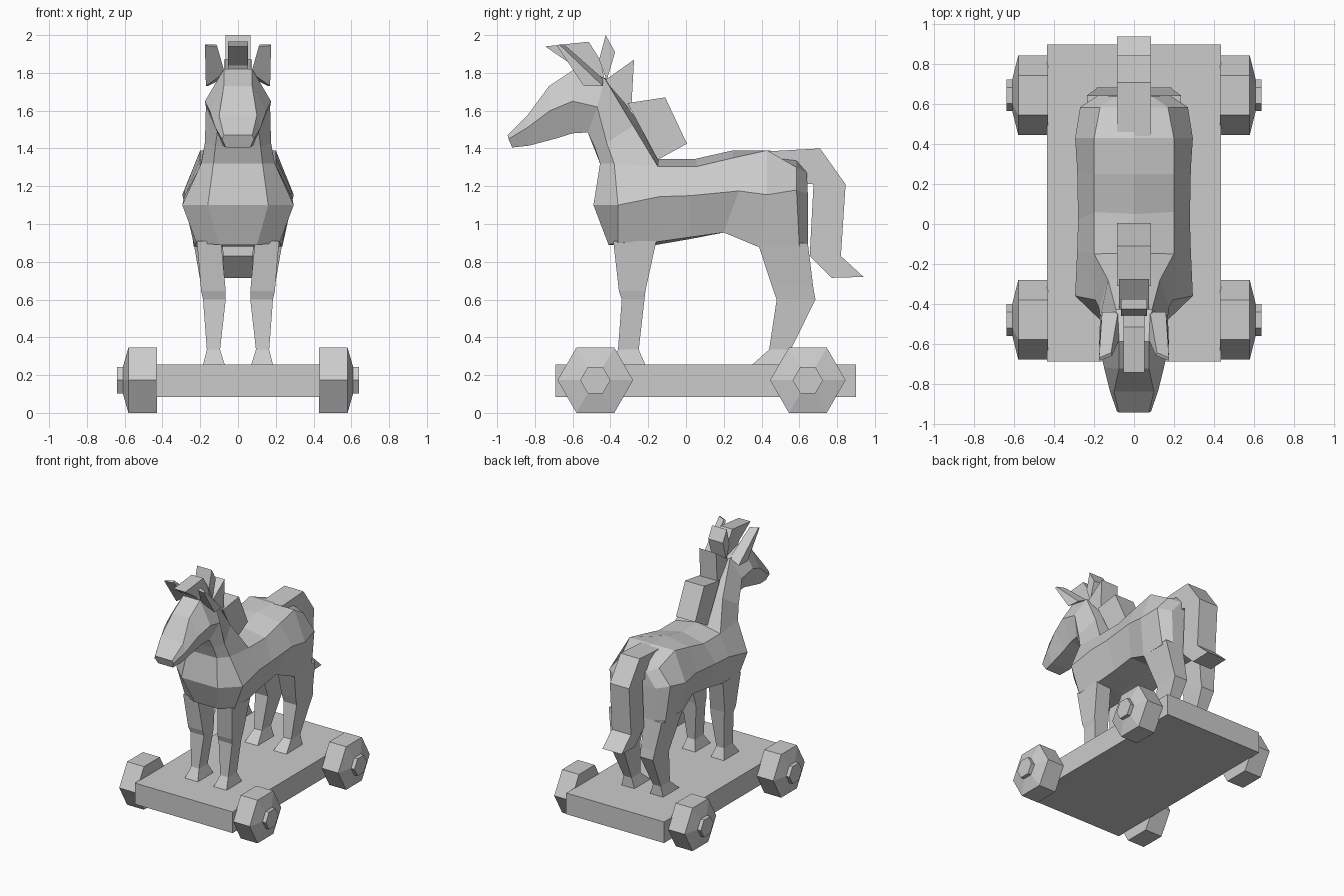
import bpy
import bmesh
from math import cos, sin, radians

default_cube = bpy.data.objects.get("Cube")
if default_cube:
    bpy.data.objects.remove(default_cube, do_unlink=True)

wood = bpy.data.materials.new("plain grey wood")
wood.use_nodes = True
grey = (0.6, 0.6, 0.6, 1)
wood.diffuse_color = grey
wood.node_tree.nodes["Principled BSDF"].inputs["Base Color"].default_value = grey


def loft(name, rings):
    """Skin a row of closed rings and cap both ends."""
    bm = bmesh.new()
    rows = [[bm.verts.new(point) for point in ring] for ring in rings]
    count = len(rows[0])
    for row, following in zip(rows, rows[1:]):
        for i in range(count):
            j = (i + 1) % count
            bm.faces.new((row[i], row[j], following[j], following[i]))
    for end in (rows[0], rows[-1]):
        if any(abs(v.co.x) > 0.001 for v in end):
            bm.faces.new(end)
    bmesh.ops.remove_doubles(bm, verts=bm.verts, dist=0.0005)
    bmesh.ops.recalc_face_normals(bm, faces=bm.faces)
    mesh = bpy.data.meshes.new(name)
    bm.to_mesh(mesh)
    bm.free()
    mesh.materials.append(wood)
    part = bpy.data.objects.new(name, mesh)
    bpy.context.collection.objects.link(part)
    return part


def mirrored(ring, side=-1):
    return [(side * x, y, z) for x, y, z in ring]


def symmetric_ring(start, upper, middle, lower, finish):
    """Eight-sided ring: two centre points (y, z) and three side points."""
    sides = [upper, middle, lower]
    return [(0, *start), *sides, (0, *finish), *mirrored(sides[::-1])]


def flattened(ring):
    """Collapse a ring onto the centre plane to close an end."""
    return [(0, y, z) for x, y, z in ring]


def slab(name, outline, half_width):
    """Side outline (y, z) extruded across the width."""
    return loft(name, [[(x, y, z) for y, z in outline]
                       for x in (-half_width, half_width)])


def both_sides(name, rings):
    for label, side in (("left", 1), ("right", -1)):
        loft(label + "_" + name, [mirrored(ring, side) for ring in rings])


def box_ring(z, inner, outer, front, back):
    return [(inner, front, z), (outer, front, z), (outer, back, z), (inner, back, z)]


def hexagon(x, y, radius):
    return [(x, y + radius * cos(radians(a)), 0.173 + radius * sin(radians(a)))
            for a in range(0, 360, 60)]


# Rolling platform
slab("platform", [(-.69, .085), (.9, .085), (.9, .255), (-.69, .255)], .435)

# Wheels with bevelled outer face and hub
for place, y in (("front", -.48), ("back", .645)):
    both_sides(place + "_wheel", [hexagon(x, y, r) for x, r in
                                  ((.43, .2), (.58, .2), (.61, .08), (.64, .08))])

# Torso, from chest to rump: spine, back edge, flank, belly edge, belly centre
torso = [symmetric_ring(*row) for row in (
    ((-.455, 1.32), (.13, -.455, 1.32), (.16, -.49, 1.1), (.1, -.41, .89), (-.41, .89)),
    ((-.36, 1.32), (.195, -.38, 1.32), (.295, -.36, 1.1), (.22, -.36, .9), (-.36, .89)),
    ((-.15, 1.345), (.2, -.15, 1.305), (.285, -.14, 1.145), (.21, -.155, .905), (-.155, .89)),
    ((.05, 1.345), (.2, .06, 1.305), (.28, .02, 1.15), (.2, .02, .93), (.02, .92)),
    ((.25, 1.39), (.2, .25, 1.35), (.285, .28, 1.175), (.2, .2, .955), (.2, .955)),
    ((.43, 1.39), (.2, .43, 1.39), (.295, .43, 1.155), (.23, .38, .88), (.38, .88)),
    ((.585, 1.37), (.17, .585, 1.3), (.27, .585, 1.18), (.235, .6, .88), (.6, .88)),
    ((.66, 1.25), (.09, .64, 1.27), (.18, .645, 1.16), (.17, .645, .88), (.645, .88)),
)]
loft("torso", [flattened(torso[0]), *torso, flattened(torso[-1])])

# Neck and head, from shoulders to muzzle: throat side first, crest last
neck_and_head = [symmetric_ring(*row) for row in (
    ((-.455, 1.32), (.13, -.455, 1.32), (.195, -.38, 1.32), (.2, -.15, 1.305), (-.145, 1.345)),
    ((-.49, 1.41), (.12, -.485, 1.41), (.175, -.42, 1.43), (.13, -.28, 1.52), (-.25, 1.54)),
    ((-.52, 1.485), (.11, -.52, 1.485), (.17, -.47, 1.62), (.09, -.43, 1.77), (-.42, 1.77)),
    ((-.6, 1.48), (.1, -.6, 1.48), (.175, -.6, 1.65), (.075, -.59, 1.82), (-.59, 1.82)),
    ((-.68, 1.455), (.09, -.68, 1.455), (.15, -.72, 1.6), (.075, -.725, 1.73), (-.725, 1.73)),
    ((-.83, 1.415), (.08, -.83, 1.415), (.12, -.84, 1.51), (.1, -.84, 1.575), (-.84, 1.575)),
    ((-.92, 1.405), (.065, -.92, 1.405), (.085, -.94, 1.45), (.075, -.945, 1.47), (-.945, 1.47)),
)]
loft("neck_and_head", neck_and_head)

# Ears leaning forward
both_sides("ear", [
    [(.07, -.57, 1.8), (.17, -.54, 1.73), (.16, -.44, 1.73), (.08, -.44, 1.77)],
    [(.11, -.66, 1.94), (.175, -.685, 1.945), (.175, -.67, 1.95), (.115, -.645, 1.95)]])

# Forelock and mane tufts
slab("forelock", [(-.745, 1.94), (-.515, 1.965), (-.455, 1.87), (-.43, 1.76), (-.58, 1.8),
                  (-.6, 1.84)], .052)
slab("crown_tuft", [(-.46, 1.87), (-.425, 2), (-.375, 1.91), (-.42, 1.76)], .065)
slab("upper_mane", [(-.43, 1.76), (-.275, 1.87), (-.29, 1.6)], .075)
slab("lower_mane", [(-.31, 1.64), (-.11, 1.67), (.005, 1.425), (-.15, 1.34)], .085)

# Tail
slab("tail", [(.44, 1.385), (.71, 1.4), (.845, 1.21), (.82, .83), (.94, .72), (.77, .715),
              (.655, .83), (.675, 1.21), (.58, 1.22)], .085)

# Legs from top to hoof
both_sides("front_leg", [box_ring(*row) for row in (
    (.91, .09, .218, -.385, -.157), (.645, .065, .195, -.355, -.215),
    (.6, .065, .185, -.34, -.22), (.335, .095, .165, -.36, -.25),
    (.255, .07, .185, -.41, -.215))])
both_sides("hind_leg", [box_ring(*row) for row in (
    (.9, .08, .235, .38, .645), (.67, .07, .195, .455, .673),
    (.6, .07, .185, .48, .685), (.335, .095, .165, .44, .555),
    (.255, .07, .185, .35, .555))])
